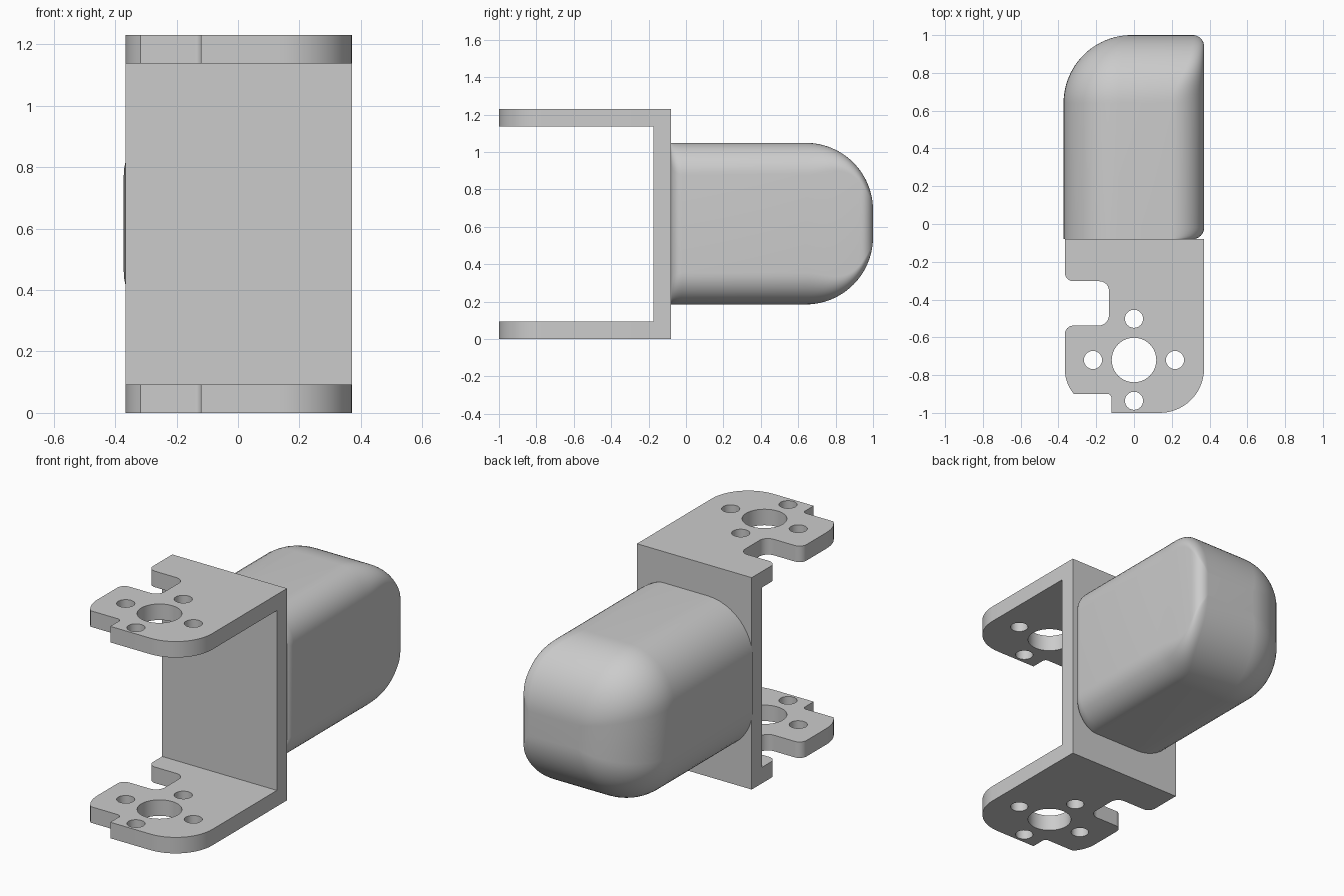
import bpy, bmesh
from math import sin, cos, pi, radians, sqrt, exp
from mathutils import Vector

cube = bpy.data.objects.get("Cube")
if cube:
    bpy.data.objects.remove(cube, do_unlink=True)

grey = bpy.data.materials.new("plain_grey")
grey.use_nodes = True
grey.diffuse_color = (0.6, 0.6, 0.6, 1)
grey.node_tree.nodes["Principled BSDF"].inputs["Base Color"].default_value = (0.6, 0.6, 0.6, 1)

HEIGHT, THICK = 1.23, 0.093
WALL_BACK = -0.08
WALL_FRONT = WALL_BACK - THICK


def finish(bm, name):
    bmesh.ops.recalc_face_normals(bm, faces=bm.faces)
    mesh = bpy.data.meshes.new(name)
    bm.to_mesh(mesh)
    bm.free()
    mesh.materials.append(grey)
    ob = bpy.data.objects.new(name, mesh)
    bpy.context.collection.objects.link(ob)
    bpy.ops.object.select_all(action='DESELECT')
    ob.select_set(True)
    bpy.context.view_layer.objects.active = ob
    bpy.ops.object.shade_smooth_by_angle(angle=radians(30))
    return ob


def circle(cx, cy, r, n):
    return [(cx + r * cos(2 * pi * i / n), cy + r * sin(2 * pi * i / n)) for i in range(n)]


def rounded(corners, steps=10):
    """Outline from (x, y, radius) right-angled corners."""
    out = []
    for i, (x, y, r) in enumerate(corners):
        p = Vector((x, y))
        if r == 0:
            out.append(p)
            continue
        a = (Vector(corners[i - 1][:2]) - p).normalized() * r
        b = (Vector(corners[i + 1][:2]) - p).normalized() * r
        for k in range(steps + 1):
            t = pi / 2 * k / steps
            out.append(p + a * (1 - sin(t)) + b * (1 - cos(t)))
    return out


# Bracket outline seen from above, with a side slot and a stepped front corner
L, R = -0.366, 0.371
ARC, ARC_Y = 0.2, -0.77
outline = rounded([
    (R, WALL_BACK, 0), (L, WALL_BACK, 0), (L, -0.303, 0.045),
    (-0.133, -0.303, 0.05), (-0.133, -0.538, 0.055), (L, -0.538, 0.045), (L, ARC_Y, 0)])
for k in range(1, 9):
    t = 0.707 * k / 8
    outline.append((L + ARC * (1 - cos(t)), ARC_Y - ARC * sin(t)))
outline += rounded([(-0.3, -0.9, 0), (-0.12, -0.9, 0.02), (-0.12, -1, 0),
                    (R, -1, 0.235), (R, WALL_BACK, 0)], 14)[1:-1]

# Mounting holes: one large, four small around it
hole_y = -0.72
loops = [outline, circle(0, hole_y, 0.118, 40)]
for dx, dy in ((0.217, 0), (-0.217, 0), (0, 0.218), (0, -0.216)):
    loops.append(circle(dx, hole_y + dy, 0.048, 24))

bm = bmesh.new()
edges = []
for pts in loops:
    vs = [bm.verts.new((p[0], p[1], -HEIGHT / 2)) for p in pts]
    edges += [bm.edges.new((vs[i - 1], vs[i])) for i in range(len(vs))]
bmesh.ops.triangle_fill(bm, use_beauty=True, edges=edges, normal=(0, 0, 1))
bmesh.ops.bisect_plane(bm, geom=bm.verts[:] + bm.edges[:] + bm.faces[:],
                       plane_co=(0, WALL_FRONT, 0), plane_no=(0, 1, 0))


def raise_faces(faces, height):
    geom = bmesh.ops.extrude_face_region(bm, geom=faces)["geom"]
    bmesh.ops.translate(bm, vec=(0, 0, height),
                        verts=[g for g in geom if isinstance(g, bmesh.types.BMVert)])
    return [g for g in geom if isinstance(g, bmesh.types.BMFace)]


# Raise the arm, then half of the wall, and mirror upwards
arm_top = raise_faces(bm.faces[:], THICK)
wall = [f for f in arm_top if f.calc_center_median().y > WALL_FRONT]
mid_cut = raise_faces(wall, HEIGHT / 2 - THICK)
bmesh.ops.recalc_face_normals(bm, faces=bm.faces)
bmesh.ops.delete(bm, geom=mid_cut, context='FACES')
bracket = finish(bm, "bracket")
bracket.location.z = HEIGHT / 2
mirror = bracket.modifiers.new("mirror", 'MIRROR')
mirror.use_axis = (False, False, True)

# Rounded body: lofted rounded rectangles from the wall to the tip
BL, BR, HALF, MID = -0.373, 0.371, 0.432, 0.617
BIG, MED, SMALL, SIDE = 0.36, 0.17, 0.06, 0.29


def section(y, left, right, half, rl, rr, n=12):
    pts = []
    for q, (x, z, r) in enumerate(((right, half, rr), (left, half, rl),
                                   (left, -half, rl), (right, -half, rr))):
        r = max(min(r, half), 0.004)
        sx, sz = (1 if x == right else -1), (1 if z > 0 else -1)
        for k in range(n + 1):
            a = pi / 2 * (q + k / n)
            pts.append((x - sx * r + r * cos(a), y, MID + z - sz * r + r * sin(a)))
    return pts


rings = []
for k in range(7):
    t = pi / 2 * k / 6
    inset = SMALL * (1 - sin(t))
    rings.append(section(WALL_BACK + SMALL * (1 - cos(t)), BL, BR - inset, HALF, SIDE, MED - inset))
for k in range(25):
    t = pi / 2 * k / 24
    y = 1 - BIG + BIG * sin(t)
    d = BIG * (1 - cos(t))
    over = max(0, y - (1 - SMALL))
    inset = SMALL - sqrt(max(0, SMALL ** 2 - over ** 2))
    rr = SMALL + (MED - SMALL) * exp(-d / 0.05) - inset
    rings.append(section(y, BL + d, BR - inset, HALF - d, SIDE * cos(t), rr))

bm = bmesh.new()
vr = [[bm.verts.new(p) for p in ring] for ring in rings]
for a, b in zip(vr, vr[1:]):
    for i in range(len(a)):
        j = (i + 1) % len(a)
        bm.faces.new((a[i], a[j], b[j], b[i]))
bm.faces.new(vr[-1])
finish(bm, "rounded_body")
